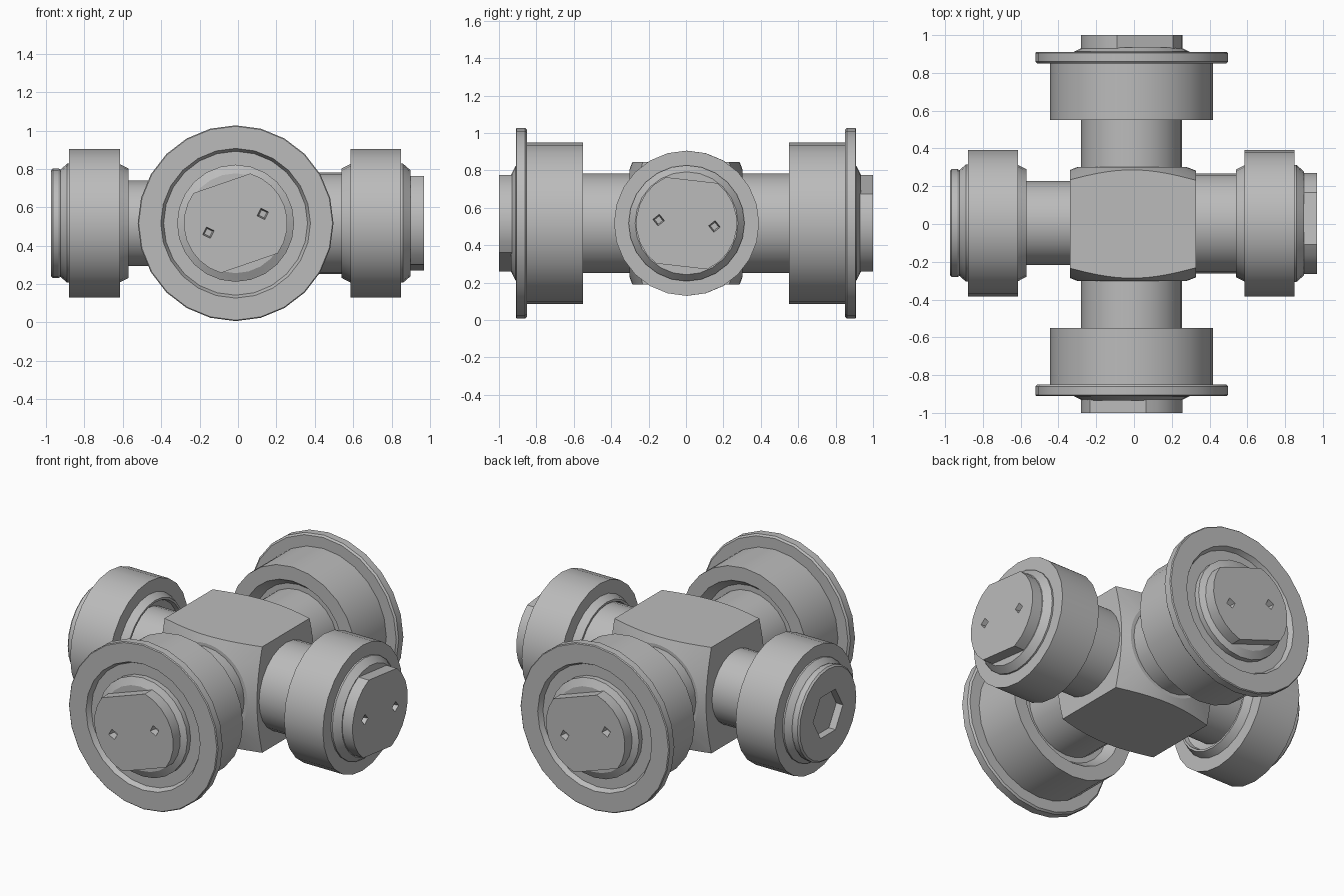
import bpy, bmesh, math
from mathutils import Matrix, Vector

cube = bpy.data.objects.get("Cube")
if cube:
    bpy.data.objects.remove(cube, do_unlink=True)

steel = bpy.data.materials.new("grey_steel")
steel.use_nodes = True
GREY = (0.5, 0.5, 0.5, 1)
steel.diffuse_color = GREY
steel.node_tree.nodes["Principled BSDF"].inputs["Base Color"].default_value = GREY

AXIS_Z = 0.517
UP = Vector((0, 0, 1))


def frame(direction, origin):
    """Local z points outward along the arm, local y points up."""
    d = Vector(direction)
    rot = Matrix((UP.cross(d), UP, d)).transposed().to_4x4()
    return Matrix.Translation(origin) @ rot


def finish(name, bm, matrix):
    bmesh.ops.recalc_face_normals(bm, faces=bm.faces)
    bm.transform(matrix)
    mesh = bpy.data.meshes.new(name)
    bm.to_mesh(mesh)
    bm.free()
    obj = bpy.data.objects.new(name, mesh)
    bpy.context.collection.objects.link(obj)
    mesh.materials.append(steel)
    return obj


def smooth(obj):
    bpy.ops.object.select_all(action="DESELECT")
    obj.select_set(True)
    bpy.context.view_layer.objects.active = obj
    bpy.ops.object.shade_smooth_by_angle(angle=math.radians(25))


def turned(name, profile, matrix, ring=False, sides=24):
    """Revolve (height, radius) points; a ring profile is closed on itself."""
    bm = bmesh.new()
    loops = []
    for h, r in profile:
        loops.append([bm.verts.new((r * math.cos(t), r * math.sin(t), h))
                      for t in (math.tau * i / sides for i in range(sides))])
    pairs = list(zip(loops, loops[1:]))
    if ring:
        pairs.append((loops[-1], loops[0]))
    else:
        bm.faces.new(loops[0])
        bm.faces.new(loops[-1])
    for a, b in pairs:
        for i in range(sides):
            j = (i + 1) % sides
            bm.faces.new((a[i], a[j], b[j], b[i]))
    obj = finish(name, bm, matrix)
    smooth(obj)
    return obj


def boolean(obj, cutter, operation):
    mod = obj.modifiers.new("cut", "BOOLEAN")
    mod.operation = operation
    mod.solver = "EXACT"
    mod.object = cutter
    bpy.ops.object.select_all(action="DESELECT")
    obj.select_set(True)
    bpy.context.view_layer.objects.active = obj
    bpy.ops.object.modifier_apply(modifier=mod.name)
    bpy.data.objects.remove(cutter, do_unlink=True)


def flat_sided_cap(name, low, high, flat, tilt, matrix):
    """Round cap with two parallel flats and two small pits in its face."""
    radius = 0.27
    local = matrix @ Matrix.Rotation(math.radians(tilt), 4, "Z")
    limit = math.asin(flat / radius)
    arc = [limit * (i / 4 - 1) for i in range(9)]
    angles = arc + [a + math.pi for a in arc]
    bm = bmesh.new()
    base = bm.faces.new([bm.verts.new((radius * math.cos(a), radius * math.sin(a), low))
                         for a in angles])
    grown = bmesh.ops.extrude_face_region(bm, geom=[base], use_keep_orig=True)
    top = [v for v in grown["geom"] if isinstance(v, bmesh.types.BMVert)]
    bmesh.ops.translate(bm, verts=top, vec=(0, 0, high - low))
    cap = finish(name, bm, local)
    for side in (-1, 1):
        pit = local @ Matrix.Translation((side * 0.15, 0, high))
        boolean(cap, turned("pit_cutter", [(-0.04, 0.022), (0.02, 0.036)], pit, sides=4),
                "DIFFERENCE")
    smooth(cap)


# Central block, its corners turned down around the y axis
bm = bmesh.new()
bmesh.ops.create_cube(bm, size=1)
block = finish("centre_block", bm, Matrix.Translation((-0.005, 0, AXIS_Z))
               @ Matrix.Diagonal((0.665, 0.605, 0.655, 1)))
along_y = frame((0, 1, 0), (-0.01, 0, AXIS_Z))
boolean(block, turned("block_cutter", [(-0.305, 0.28), (-0.22, 0.5), (0.22, 0.5), (0.305, 0.28)],
                      along_y, sides=48), "INTERSECT")

# Front and back arms with flanged bearings
for label, direction in (("front", (0, -1, 0)), ("back", (0, 1, 0))):
    m = frame(direction, (-0.0125, 0, AXIS_Z))
    turned(label + "_shaft", [(0.1, 0.267), (0.9, 0.267)], m)
    turned(label + "_bearing", [(0.61, 0.25), (0.61, 0.3), (0.55, 0.345), (0.55, 0.432),
                                (0.855, 0.432), (0.855, 0.25)], m, ring=True)
    turned(label + "_flange", [(0.85, 0.25), (0.85, 0.5), (0.86, 0.51), (0.905, 0.51), (0.91, 0.505),
                               (0.91, 0.39), (0.88, 0.375), (0.88, 0.25)], m, ring=True)
    turned(label + "_collar", [(0.87, 0.305), (0.912, 0.305), (0.922, 0.285), (0.935, 0.26)], m)
    flat_sided_cap(label + "_cap", 0.93, 1.0, 0.22, 19, m)


# Side arms with plain bearings and tapered collars
def side_bearing(label, inner, outer, m):
    turned(label + "_bearing", [(inner, 0.25), (inner, 0.388), (outer, 0.388), (outer, 0.25)],
           m, ring=True)
    turned(label + "_inner_collar", [(inner + 0.02, 0.2), (inner - 0.02, 0.265), (inner - 0.045, 0.272),
                                     (inner - 0.045, 0.285), (inner, 0.308), (inner + 0.02, 0.308)],
           m, ring=True)
    turned(label + "_outer_collar", [(outer - 0.02, 0.31), (outer + 0.01, 0.31), (outer + 0.05, 0.275)], m)


m = frame((1, 0, 0), (0, 0.003, AXIS_Z))
turned("left_shaft", [(0.1, 0.265), (0.88, 0.265)], m)
side_bearing("left", 0.585, 0.85, m)
flat_sided_cap("left_cap", 0.9, 0.97, 0.232, -6.5, m)

m = frame((-1, 0, 0), (0, 0.005, AXIS_Z))
turned("right_shaft", [(0.1, 0.223), (0.85, 0.223)], m)
side_bearing("right", 0.615, 0.88, m)

# Right end plug with a hexagonal socket
plug = turned("right_socket_plug", [(0.9, 0.28), (0.925, 0.28), (0.935, 0.286), (0.965, 0.286),
                                    (0.975, 0.276)], m)
boolean(plug, turned("socket_cutter", [(0.915, 0.145), (1.1, 0.145)], m, sides=6), "DIFFERENCE")
smooth(plug)
